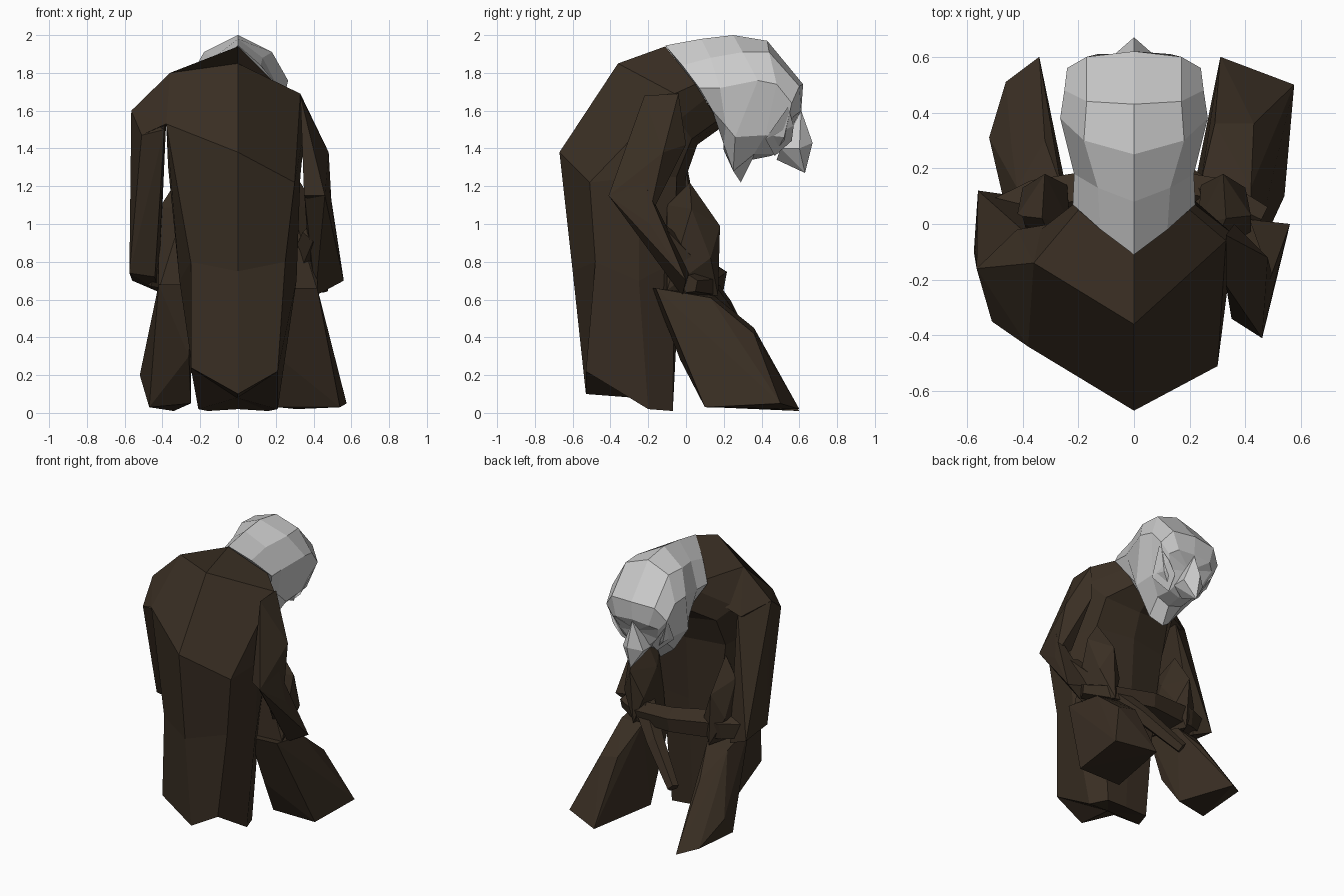
import bpy, bmesh, math
from mathutils import Vector

cloth = bpy.data.materials.new("brown_cloth")
cloth.diffuse_color = (0.042, 0.028, 0.017, 1)


def finish(name, bm, mat):
    bmesh.ops.recalc_face_normals(bm, faces=bm.faces)
    me = bpy.data.meshes.new(name)
    bm.to_mesh(me)
    bm.free()
    ob = bpy.data.objects.new(name, me)
    bpy.context.collection.objects.link(ob)
    if mat:
        me.materials.append(mat)
    return ob


def skin(bm, rings):
    loops = [[bm.verts.new(p) for p in r] for r in rings]
    n = len(loops[0])
    for a, b in zip(loops, loops[1:]):
        for i in range(n):
            j = (i + 1) % n
            bm.faces.new((a[i], a[j], b[j], b[i]))
    for l in (loops[0], loops[-1]):
        c = bm.verts.new(sum((v.co for v in l), Vector()) / n)
        for i in range(n):
            bm.faces.new((l[i], l[(i + 1) % n], c))


def mirrored_loft(name, halves, mat, left=None):
    # each half ring runs from one centre-line point to the other;
    # an optional different left half makes it lopsided
    bm = bmesh.new()
    left = left or halves
    skin(bm, [h + [(-x, y, z) for x, y, z in g[-2:0:-1]] for h, g in zip(halves, left)])
    return finish(name, bm, mat)


def limb(name, path, mat, sides=5):
    # path entries: (x, y, z, radius)
    pts = [Vector(p[:3]) for p in path]
    rings = []
    for i, p in enumerate(pts):
        d = (pts[min(i + 1, len(pts) - 1)] - pts[max(i - 1, 0)]).normalized()
        u = d.cross(Vector((0.3, 1, 0.1))).normalized()
        w = d.cross(u)
        rings.append([p + path[i][3] * (u * math.cos(t) + w * math.sin(t))
                      for t in (2 * math.pi * k / sides for k in range(sides))])
    bm = bmesh.new()
    skin(bm, rings)
    return finish(name, bm, mat)


def hull(name, pts, mat):
    bm = bmesh.new()
    for p in pts:
        bm.verts.new(p)
    bmesh.ops.convex_hull(bm, input=bm.verts)
    loose = [v for v in bm.verts if not v.link_faces]
    bmesh.ops.delete(bm, geom=loose, context='VERTS')
    return finish(name, bm, mat)


# hunched robe, hem to collar, with the left shoulder raised
robe = [
    [(0, -.53, .10), (.21, -.53, .22), (.21, -.2, .02), (.16, -.07, .01), (0, -.08, .02)],
    [(0, -.60, .75), (.25, -.48, .80), (.31, -.25, .70), (.22, -.06, .80), (0, -.03, .80)],
    [(0, -.67, 1.38), (.30, -.51, 1.22), (.33, -.25, 1.25), (.28, -.05, 1.25), (0, 0, 1.25)],
    [(0, -.36, 1.85), (.33, -.06, 1.69), (.36, -.04, 1.55), (.26, .03, 1.45), (0, .06, 1.42)],
    [(0, -.11, 1.94), (.2, .05, 1.74), (.18, .1, 1.66), (.12, .17, 1.55), (0, .2, 1.52)],
]
robe_left = [r[:] for r in robe]
robe_left[0][1] = (.25, -.5, .24)
robe_left[2][1:3] = [(.38, -.44, 1.53), (.37, -.25, 1.3)]
robe_left[3][1] = (.36, -.14, 1.8)
mirrored_loft("robe", robe, cloth, robe_left)

# skull, neck to face
mirrored_loft("head", [
    [(0, -.11, 1.945), (.12, -.02, 1.84), (.22, .07, 1.72), (.16, .14, 1.6), (.08, .19, 1.53), (0, .2, 1.52)],
    [(0, .08, 1.98), (.13, .13, 1.88), (.215, .18, 1.72), (.17, .21, 1.52), (.09, .2, 1.42), (0, .2, 1.39)],
    [(0, .25, 2.0), (.18, .3, 1.91), (.265, .38, 1.76), (.2, .26, 1.46), (.08, .25, 1.28), (0, .29, 1.22)],
    [(0, .43, 1.97), (.17, .44, 1.91), (.25, .48, 1.74), (.2, .42, 1.47), (.1, .36, 1.37), (0, .35, 1.34)],
    [(0, .62, 1.74), (.17, .6, 1.73), (.24, .56, 1.64), (.18, .52, 1.46), (.09, .47, 1.37), (0, .45, 1.36)],
    [(0, .61, 1.61), (.13, .61, 1.6), (.18, .57, 1.57), (.14, .53, 1.48), (.07, .52, 1.41), (0, .53, 1.4)],
], None)
hull("nose", [(0, .61, 1.6), (0, .67, 1.43), (0, .63, 1.27), (0, .48, 1.34),
              (.08, .6, 1.4), (-.08, .6, 1.4), (.08, .5, 1.4), (-.08, .5, 1.4)], None)
for s, side in ((1, "right"), (-1, "left")):
    hull(side + "_cheek", [(s * .24, .54, 1.62), (s * .2, .42, 1.45), (s * .1, .47, 1.36),
                           (s * .12, .56, 1.44), (s * .18, .57, 1.52)], None)

# draped left shoulder and sleeve
hull("left_shoulder", [(-.36, -.14, 1.8), (-.565, -.16, 1.6), (-.51, -.35, 1.47),
                       (-.38, -.44, 1.53), (-.42, -.02, 1.5), (-.3, .0, 1.55)], cloth)
hull("left_upper_arm", [(-.565, -.16, 1.6), (-.51, -.35, 1.47), (-.39, -.4, 1.5), (-.38, -.04, 1.55),
                        (-.57, -.1, 1.1), (-.44, -.2, 1.1), (-.42, .03, 1.1),
                        (-.575, -.1, .74), (-.56, .12, .7), (-.44, -.1, .72), (-.42, .1, .64)], cloth)
# left forearm crossing the front
limb("left_forearm", [(-.47, .02, .75, .09), (-.35, .07, .74, .10), (0, .14, .71, .085),
                      (.3, .1, .68, .07), (.46, .02, .68, .05)], cloth)

# right arm: sleeve, elbow, and thin forearm
hull("right_upper_arm", [(.33, -.04, 1.69), (.33, -.22, 1.68), (.48, -.12, 1.38), (.36, .0, 1.42),
                         (.46, -.41, 1.15), (.35, -.34, 1.15), (.50, -.2, 1.02), (.38, -.18, 1.1)], cloth)
hull("right_sleeve", [(.46, -.41, 1.15), (.35, -.33, 1.17), (.51, -.19, 1.0), (.48, -.22, 1.22),
                      (.56, 0, .7), (.41, -.02, .62), (.38, .02, .74), (.4, -.19, .95)], cloth)
limb("right_forearm", [(.41, -.15, .95, .07), (.34, .02, .77, .08),
                       (.1, .2, .55, .06), (-.13, .33, .33, .04)], cloth)

# raised knees
for s, side in ((1, "right"), (-1, "left")):
    hull(side + "_knee", [(s * .33, .02, 1.22), (s * .23, .0, .98), (s * .42, .03, 1.08),
                          (s * .32, .18, .99), (s * .4, .13, .82), (s * .24, .14, .8),
                          (s * .22, -.12, .65), (s * .42, -.1, .65), (s * .3, .17, .62),
                          (s * .28, -.1, 1.1)], cloth)

# lower legs spreading into the feet
hull("right_lower_leg", [(.22, -.18, .66), (.42, -.16, .66), (.24, .15, .62), (.42, .13, .61),
                         (.29, .36, .45), (.43, .36, .42), (.21, .1, .03), (.54, .1, .03),
                         (.575, .5, .05), (.31, .6, .02), (.52, .43, .2), (.23, -.03, .28)], cloth)
hull("left_lower_leg", [(-.24, -.14, .68), (-.42, -.12, .68), (-.26, .13, .62), (-.42, .13, .6),
                        (-.32, .3, .43), (-.44, .28, .38), (-.25, .16, .05), (-.47, .14, .03),
                        (-.52, .31, .2), (-.46, .51, .05), (-.34, .6, .01), (-.26, -.03, .3)], cloth)
